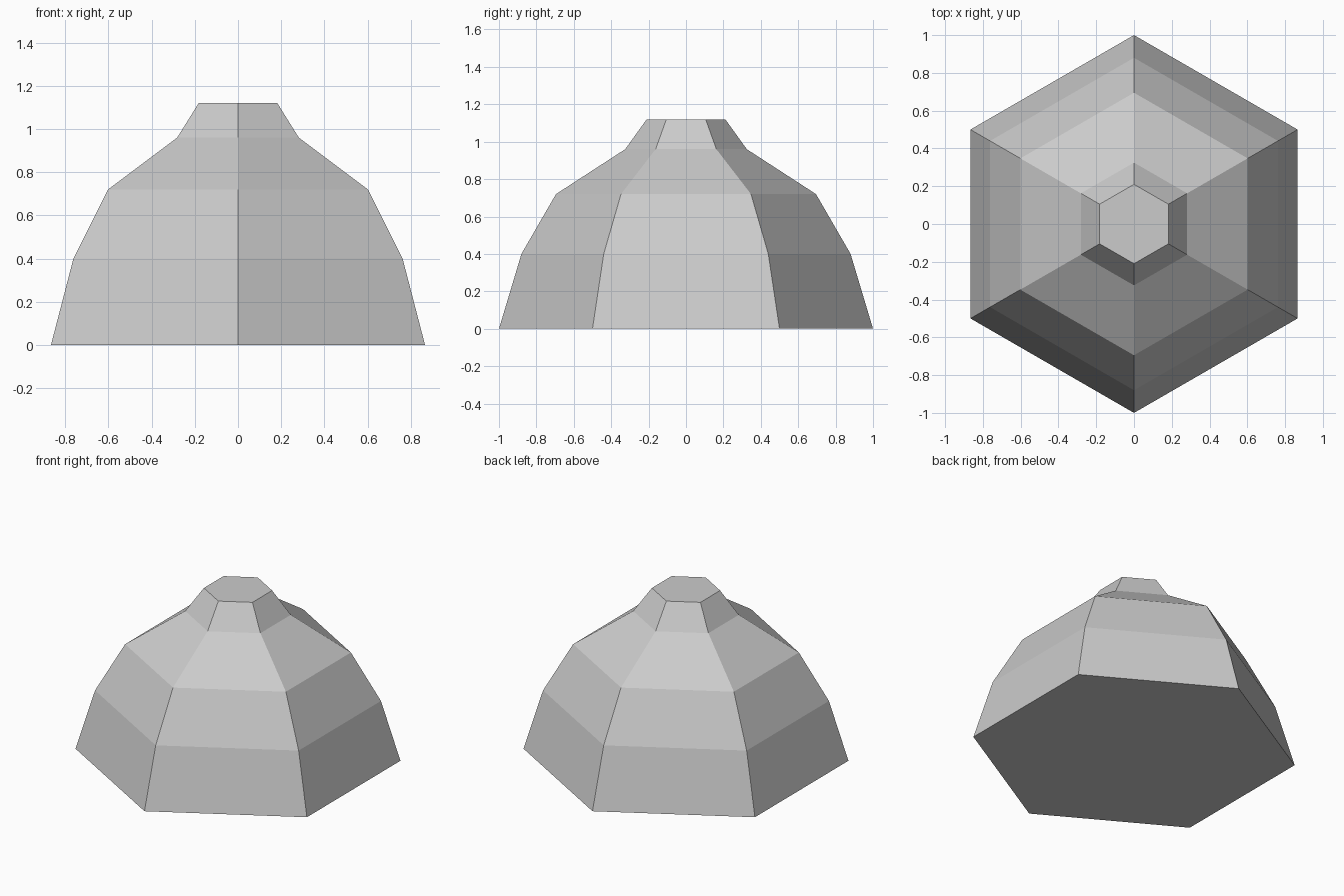
import bpy
import bmesh
from math import cos, sin, pi

cube = bpy.data.objects.get("Cube")
if cube:
    bpy.data.objects.remove(cube, do_unlink=True)

SIDES = 6
# Radius and height of each ring, from the base to the flat cap
PROFILE = [(1.0, 0.0), (0.88, 0.4), (0.695, 0.72), (0.325, 0.96), (0.21, 1.12)]


def make_material(name, color):
    mat = bpy.data.materials.new(name)
    mat.use_nodes = True
    mat.diffuse_color = color
    mat.node_tree.nodes["Principled BSDF"].inputs["Base Color"].default_value = color
    return mat


def make_ring(bm, radius, z):
    # Corners point along the front and back directions
    angles = [pi / 2 + 2 * pi * i / SIDES for i in range(SIDES)]
    return [bm.verts.new((radius * cos(a), radius * sin(a), z)) for a in angles]


# Faceted dome: stacked hexagonal rings, closed at both ends
bm = bmesh.new()
rings = [make_ring(bm, r, z) for r, z in PROFILE]
for low, high in zip(rings, rings[1:]):
    for i in range(SIDES):
        j = (i + 1) % SIDES
        bm.faces.new((low[i], low[j], high[j], high[i]))
bm.faces.new(rings[0][::-1])
bm.faces.new(rings[-1])
bmesh.ops.recalc_face_normals(bm, faces=bm.faces)

mesh = bpy.data.meshes.new("hexagonal_dome")
bm.to_mesh(mesh)
bm.free()
mesh.materials.append(make_material("light grey", (0.6, 0.6, 0.6, 1.0)))
dome = bpy.data.objects.new("hexagonal_dome", mesh)
bpy.context.collection.objects.link(dome)
